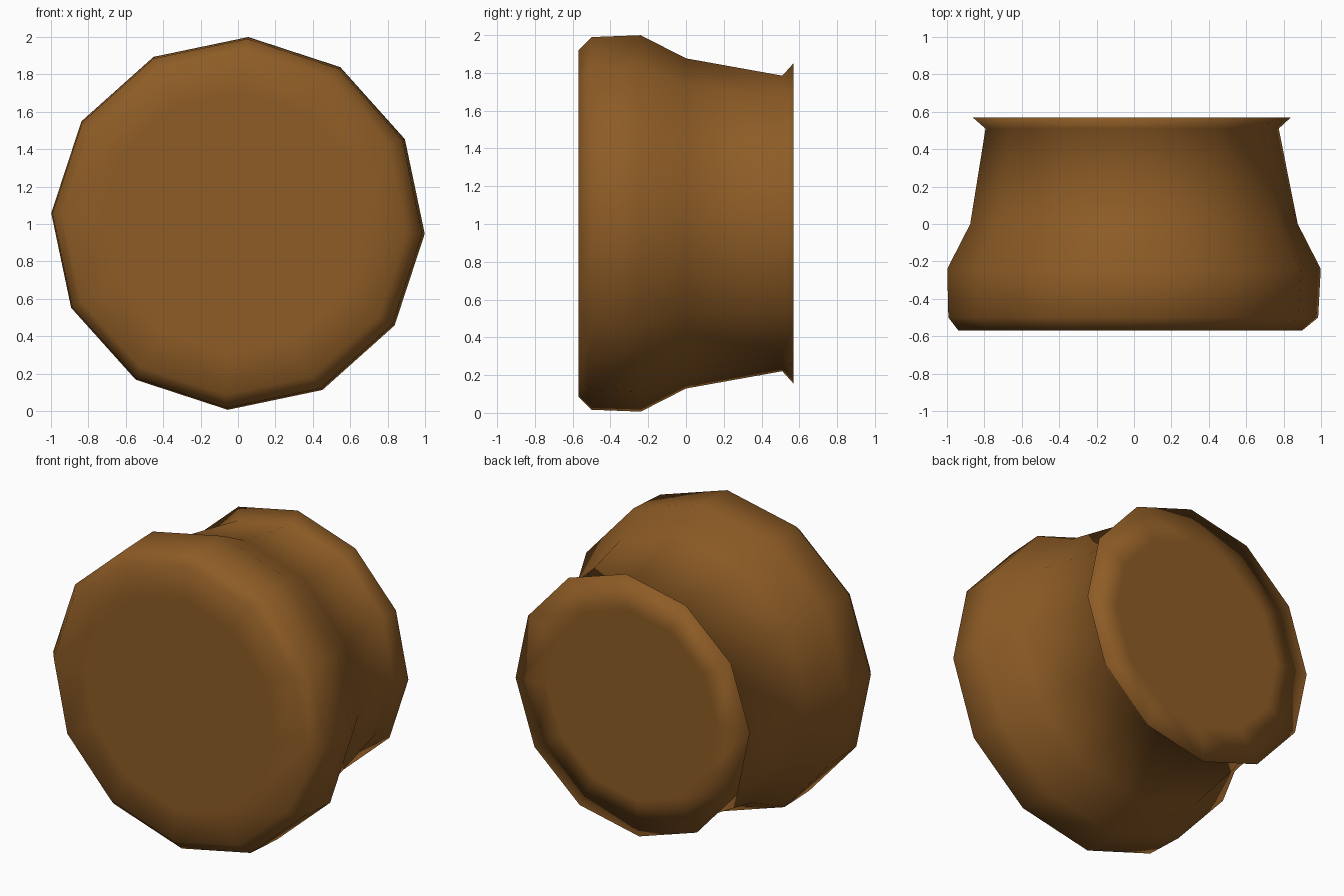
import bpy, bmesh, math

if "Cube" in bpy.data.objects:
    bpy.data.objects.remove(bpy.data.objects["Cube"])

# brown material
mat = bpy.data.materials.new("warm brown")
mat.diffuse_color = (0.27, 0.107, 0.019, 1)
mat.use_nodes = True
mat.node_tree.nodes["Principled BSDF"].inputs["Base Color"].default_value = mat.diffuse_color

SIDES = 12
TURN = math.radians(-3.15)
# profile along y: (y, radius, x offset), front to back
PROFILE = [(-0.57, 0.70, -0.02), (-0.57, 0.92, -0.02), (-0.50, 0.99, -0.004),
           (-0.24, 1.0, 0), (0.0, 0.877, 0), (0.51, 0.785, -0.01),
           (0.57, 0.852, -0.012), (0.57, 0.62, -0.01)]

# turned, knob-like body with flared back rim
bm = bmesh.new()
rings = []
for y, r, dx in PROFILE:
    ring = []
    for i in range(SIDES):
        a = TURN + 2 * math.pi * i / SIDES
        ring.append(bm.verts.new((dx + r * math.cos(a), y, 1.003 + 0.998 * r * math.sin(a))))
    rings.append(ring)
for a, b in zip(rings, rings[1:]):
    for i in range(SIDES):
        j = (i + 1) % SIDES
        bm.faces.new((a[i], a[j], b[j], b[i]))

# front and back caps
bm.faces.new(rings[0])
bm.faces.new(rings[-1])
bmesh.ops.recalc_face_normals(bm, faces=bm.faces)
for f in bm.faces:
    f.smooth = True

mesh = bpy.data.meshes.new("flared_knob")
bm.to_mesh(mesh)
bm.free()
mesh.materials.append(mat)
bpy.context.collection.objects.link(bpy.data.objects.new("flared_knob", mesh))
